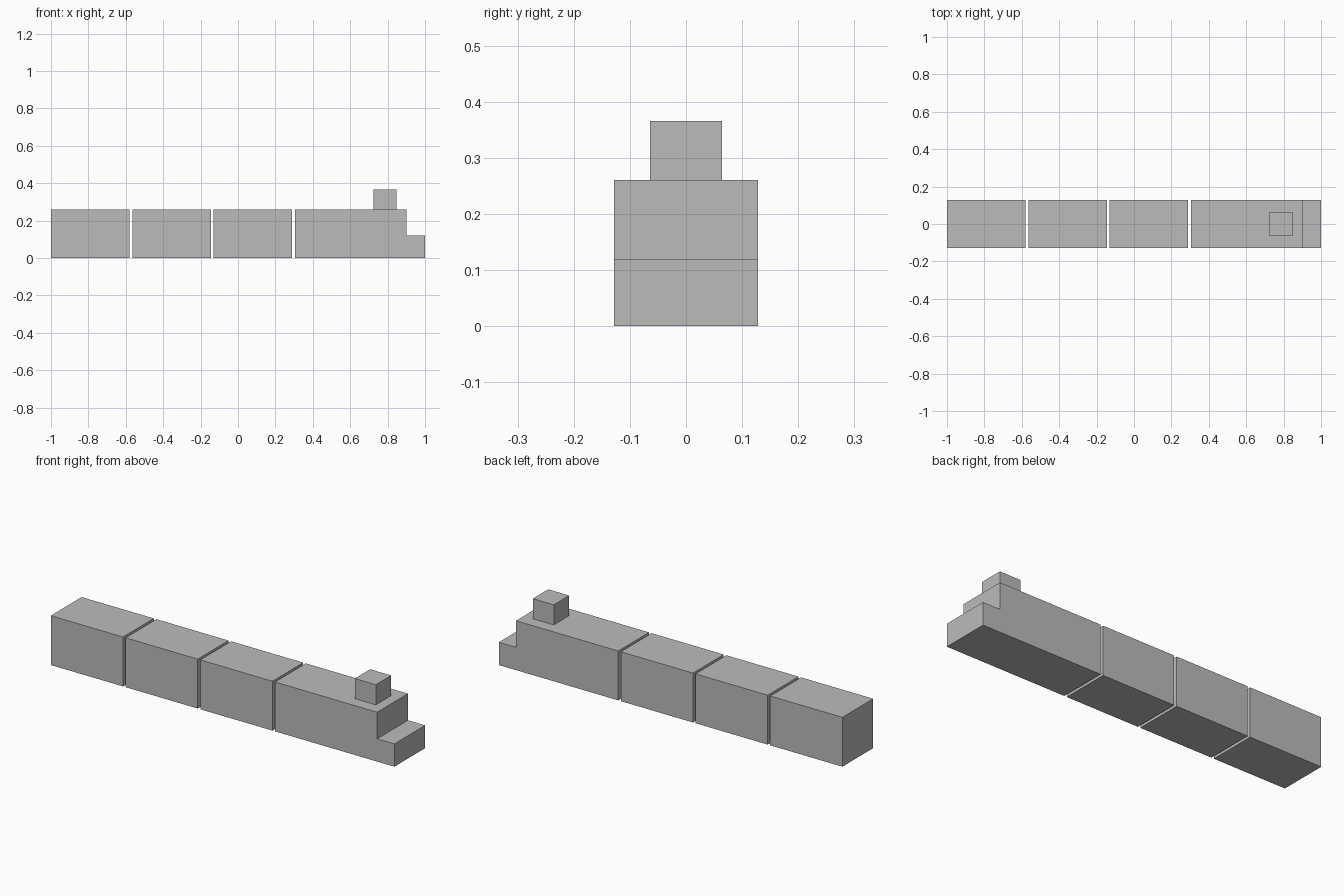
import bpy
import bmesh

cube = bpy.data.objects.get("Cube")
if cube:
    bpy.data.objects.remove(cube, do_unlink=True)

# Single plain grey
grey = bpy.data.materials.new("plain grey")
grey.use_nodes = True
GREY = (0.5, 0.5, 0.5, 1)
grey.diffuse_color = GREY
grey.node_tree.nodes["Principled BSDF"].inputs["Base Color"].default_value = GREY

HALF_WIDTH = 0.128
HEIGHT = 0.26


def extrude_profile(name, profile, half_width):
    """Extrude a side outline of (x, z) points across y."""
    bm = bmesh.new()
    side = bm.faces.new([bm.verts.new((x, -half_width, z)) for x, z in profile])
    result = bmesh.ops.extrude_face_region(bm, geom=[side])
    moved = [v for v in result["geom"] if isinstance(v, bmesh.types.BMVert)]
    bmesh.ops.translate(bm, verts=moved, vec=(0, 2 * half_width, 0))
    bmesh.ops.recalc_face_normals(bm, faces=bm.faces)
    mesh = bpy.data.meshes.new(name)
    bm.to_mesh(mesh)
    bm.free()
    mesh.materials.append(grey)
    obj = bpy.data.objects.new(name, mesh)
    bpy.context.collection.objects.link(obj)
    return obj


def box_profile(x0, x1, z0, z1):
    return [(x0, z0), (x1, z0), (x1, z1), (x0, z1)]


# Three equal wagons with narrow gaps
LENGTH, PITCH = 0.42, 0.435
for i in range(3):
    start = -1 + i * PITCH
    extrude_profile(f"wagon_{i + 1}", box_profile(start, start + LENGTH, 0, HEIGHT), HALF_WIDTH)

# Engine with a stepped nose
back = -1 + 3 * PITCH
extrude_profile("engine_body", [(back, 0), (1, 0), (1, 0.12), (0.9, 0.12),
                                (0.9, HEIGHT), (back, HEIGHT)], HALF_WIDTH)

# Chimney block on the engine roof
extrude_profile("chimney", box_profile(0.725, 0.847, HEIGHT, 0.366), 0.064)
